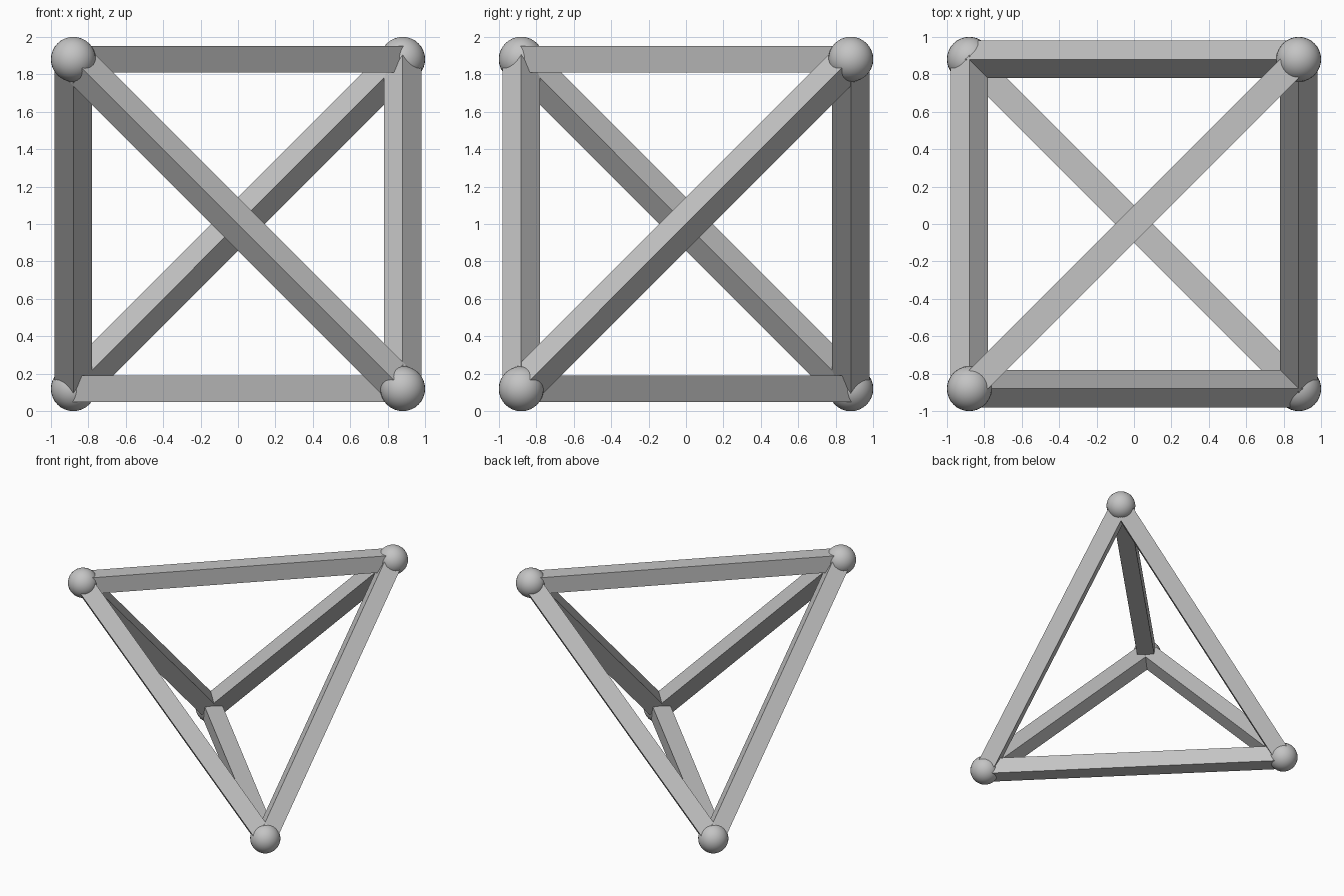
import bpy
from math import radians
from mathutils import Matrix, Vector

REACH = 0.88        # corner offset from the centre along each axis
BALL_RADIUS = 0.12
BEAM_SIDE = 0.142
CENTRE = Vector((0, 0, 1))

default_cube = bpy.data.objects.get("Cube")
if default_cube:
    bpy.data.objects.remove(default_cube, do_unlink=True)

grey = bpy.data.materials.new("plain grey")
grey.use_nodes = True
colour = (0.55, 0.55, 0.55, 1)
grey.diffuse_color = colour
grey.node_tree.nodes["Principled BSDF"].inputs["Base Color"].default_value = colour


def add_ball(name, position):
    bpy.ops.mesh.primitive_uv_sphere_add(
        segments=32, ring_count=16, radius=BALL_RADIUS, location=position)
    ball = bpy.context.object
    ball.name = name
    ball.data.materials.append(grey)
    bpy.ops.object.shade_smooth()


def add_beam(name, start, end):
    """Square bar between two corners, laid across one face of a cube."""
    along = end - start
    normal = Vector([1.0 if abs(c) < 0.01 else 0.0 for c in along])
    direction = along.normalized()
    frame = Matrix((normal, direction.cross(normal), direction)).transposed().to_4x4()
    # Level beams lie flat, sloping beams stand on edge
    roll = 0 if normal.z else radians(45)
    bpy.ops.mesh.primitive_cube_add(size=1)
    beam = bpy.context.object
    beam.name = name
    beam.data.transform(Matrix.Diagonal((BEAM_SIDE, BEAM_SIDE, along.length, 1)))
    beam.matrix_world = (Matrix.Translation((start + end) / 2) @ frame
                         @ Matrix.Rotation(roll, 4, "Z"))
    beam.data.materials.append(grey)


# Four alternate corners of a cube form the tetrahedron
corners = {
    "top_left_back": (1, 1, 1),
    "top_right_front": (-1, -1, 1),
    "bottom_left_front": (1, -1, -1),
    "bottom_right_back": (-1, 1, -1),
}
points = [(name, CENTRE + REACH * Vector(signs)) for name, signs in corners.items()]

# Corner balls, and a beam from each one to every later one
for i, (name, position) in enumerate(points):
    add_ball(name + "_ball", position)
    for other_name, other_position in points[i + 1:]:
        add_beam(f"beam_{name}_to_{other_name}", position, other_position)
